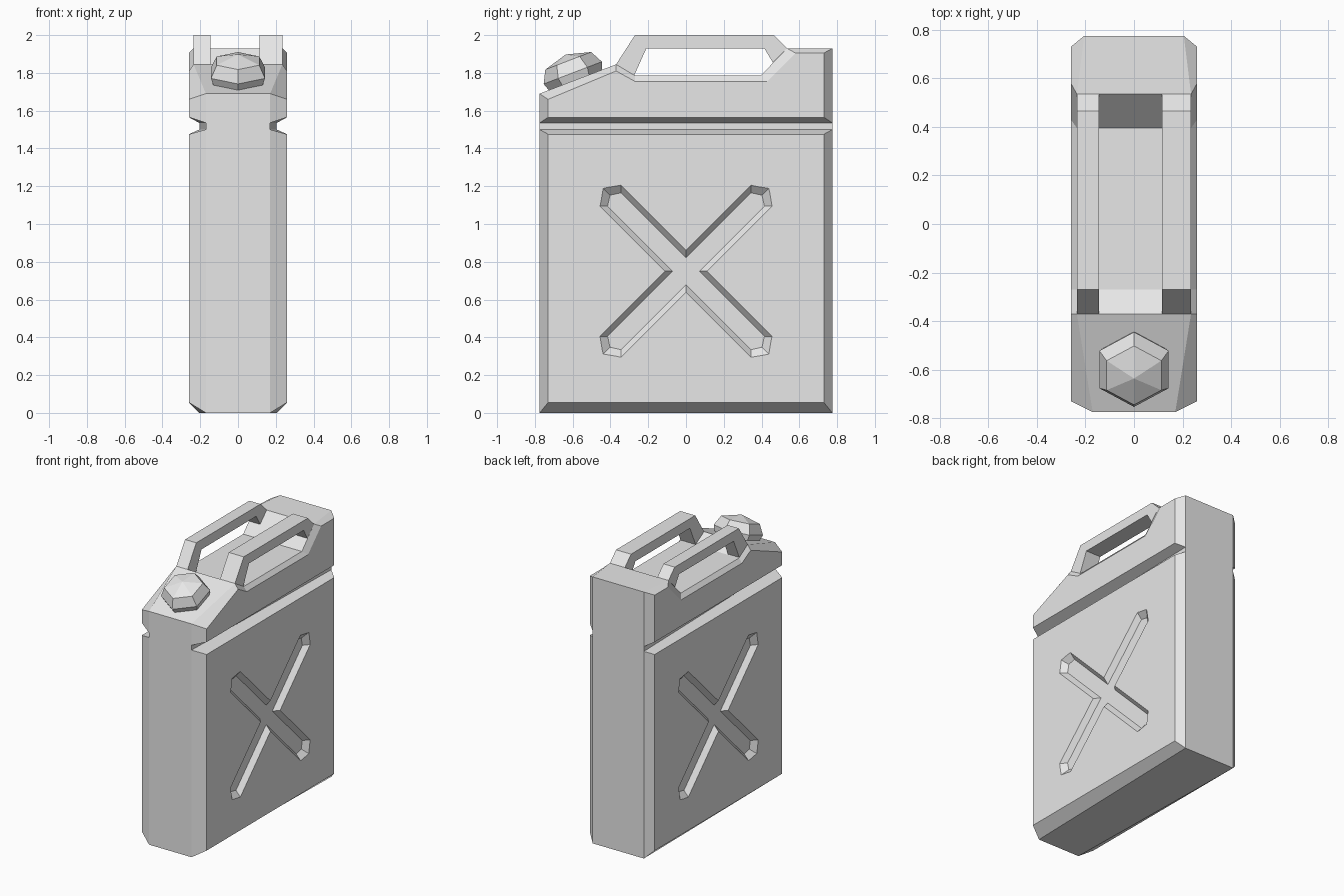
import bpy, bmesh, math
from mathutils import Matrix, Vector

if "Cube" in bpy.data.objects:
    bpy.data.objects.remove(bpy.data.objects["Cube"], do_unlink=True)

grey = bpy.data.materials.new("plain_grey")
grey.use_nodes = True
grey.diffuse_color = (0.8, 0.8, 0.8, 1)
grey.node_tree.nodes["Principled BSDF"].inputs["Base Color"].default_value = grey.diffuse_color


def loft(bm, rings, caps=True):
    """Skin a list of equal-length closed point rings."""
    loops = [[bm.verts.new(p) for p in ring] for ring in rings]
    n = len(loops[0])
    for a, b in zip(loops, loops[1:]):
        for i in range(n):
            j = (i + 1) % n
            bm.faces.new((a[i], a[j], b[j], b[i]))
    if caps:
        bm.faces.new(loops[0][::-1])
        bm.faces.new(loops[-1])


def finish(bm, name):
    bmesh.ops.recalc_face_normals(bm, faces=bm.faces)
    mesh = bpy.data.meshes.new(name)
    bm.to_mesh(mesh)
    bm.free()
    mesh.materials.append(grey)
    obj = bpy.data.objects.new(name, mesh)
    bpy.context.collection.objects.link(obj)
    return obj


HALF, DEPTH, FRONT, BACK, RAIL = 0.26, 0.775, 0.17, 0.205, 0.235


def block(name, outline, panel):
    """Outline points are (half width, y, z); panel points are the raised side face (y, z)."""
    def side(s):
        return [(s * x, y, z) for x, y, z in outline]

    def raised(s):
        return [(s * HALF, y, z) for y, z in panel]
    bm = bmesh.new()
    rings = [side(-1), side(1)]
    if panel:
        rings = [raised(-1)] + rings + [raised(1)]
    loft(bm, rings)
    return finish(bm, name)


def band(z0, z1):
    return [(FRONT, -DEPTH, z0), (BACK, DEPTH, z0), (BACK, DEPTH, z1), (FRONT, -DEPTH, z1)]


# Lower tank, groove core and upper tank
lower = block("lower_tank", band(0, 1.5),
              [(-0.73, 0.055), (0.73, 0.055), (0.73, 1.475), (-0.73, 1.475)])
block("groove_core", band(1.5, 1.535), None)
block("upper_tank",
      [(FRONT, -DEPTH, 1.535), (BACK, DEPTH, 1.535), (BACK, DEPTH, 1.93), (RAIL, 0.535, 1.93),
       (RAIL, 0.395, 1.785), (RAIL, -0.27, 1.785), (RAIL, -0.37, 1.845), (FRONT, -DEPTH, 1.69)],
      [(-0.73, 1.565), (0.73, 1.565), (0.73, 1.905), (0.58, 1.905),
       (0.43, 1.755), (-0.27, 1.755), (-0.37, 1.81), (-0.73, 1.66)])


# Cross-shaped recess pressed into both sides
def cross(x, half, corner, tip):
    pts = []
    for k in range(4):
        turn = Matrix.Rotation(math.radians(45 + 90 * k), 2)
        for along, across in ((corner, -half), (tip, 0), (corner, half), (half, half)):
            y, z = turn @ Vector((along, across))
            pts.append((x, y, z + 0.75))
    return pts


for s in (-1, 1):
    bm = bmesh.new()
    loft(bm, [cross(s * 0.225, 0.05, 0.537, 0.569), cross(s * 0.295, 0.106, 0.595, 0.671)])
    cutter = finish(bm, "cross_cutter")
    cutter.hide_render = True
    mod = lower.modifiers.new("cross_recess", "BOOLEAN")
    mod.operation, mod.solver, mod.object = "DIFFERENCE", "EXACT", cutter
    bpy.context.view_layer.objects.active = lower
    bpy.ops.object.modifier_apply(modifier=mod.name)
    bpy.data.objects.remove(cutter, do_unlink=True)

# Pair of carrying handles
grip = [(-0.37, 1.845), (-0.27, 2), (0.465, 2), (0.535, 1.93), (0.46, 1.855),
        (0.415, 1.93), (-0.21, 1.93), (-0.275, 1.785)]
for name, x0, x1 in (("right_handle", -RAIL, -0.145), ("left_handle", 0.115, RAIL)):
    bm = bmesh.new()
    loft(bm, [[(x, y, z) for y, z in grip] for x in (x0, x1)])
    finish(bm, name)

# Hexagonal cap seated on the sloping shoulder
bm = bmesh.new()
rings = [[(r * math.sin(i * math.tau / 6), r * math.cos(i * math.tau / 6), h) for i in range(6)]
         for r, h in ((0.15, -0.005), (0.165, 0.04), (0.13, 0.108))]
loft(bm, rings)
bm.faces.ensure_lookup_table()
bmesh.ops.poke(bm, faces=[bm.faces[-1]], offset=0)
max(bm.verts, key=lambda v: (v.co.z, -v.co.xy.length)).co.z = 0.144
slope = math.atan2(0.155, 0.405)
bm.transform(Matrix.Translation((0, -0.585, 1.763)) @ Matrix.Rotation(slope, 4, "X"))
finish(bm, "cap")
